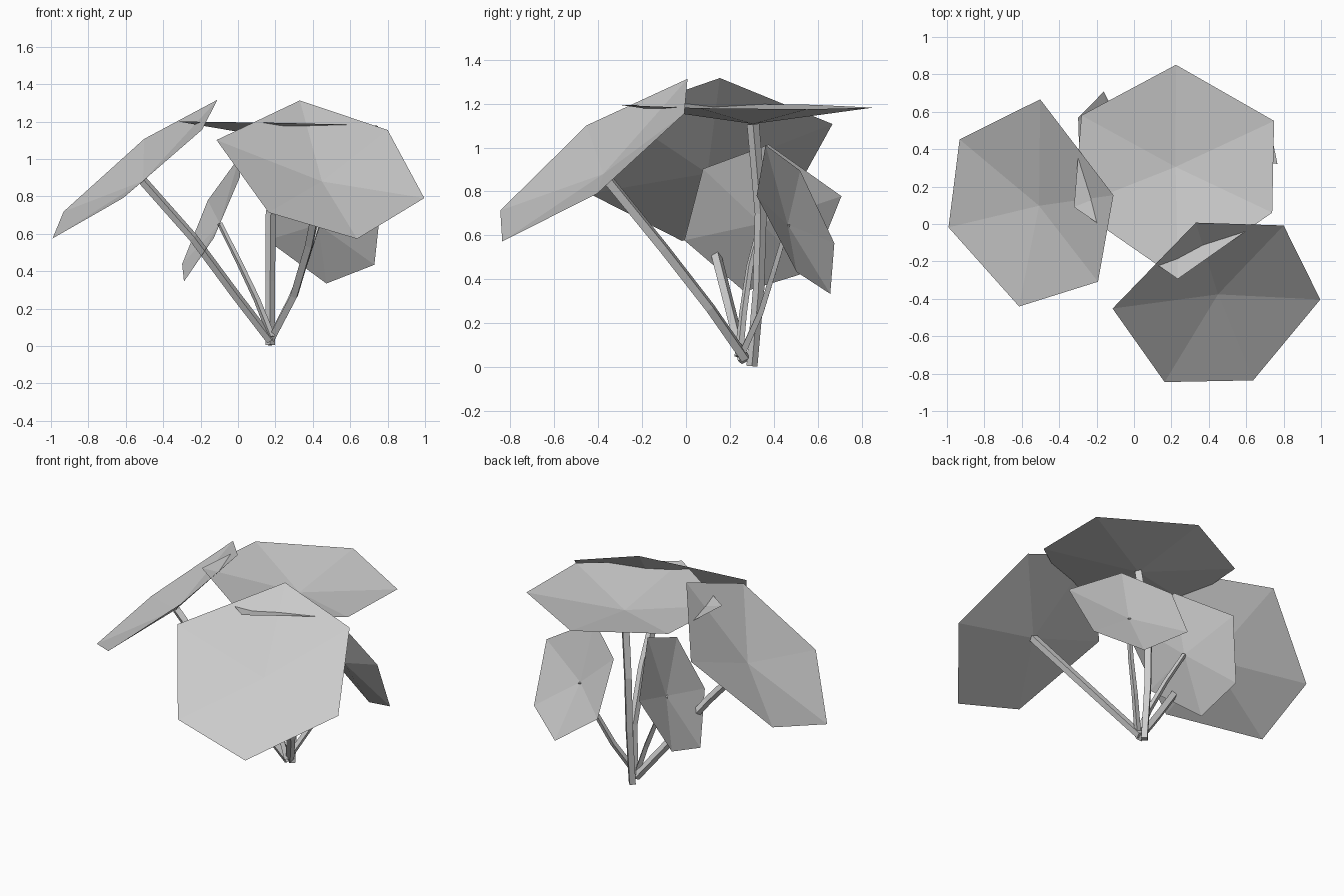
import bpy
from mathutils import Vector

if "Cube" in bpy.data.objects:
    bpy.data.objects.remove(bpy.data.objects["Cube"])

# Shared six-sided leaf outline (local x points to the drooping tip)
OUTLINE = [(.515, -.245), (.01, -.6), (-.545, -.215),
           (-.505, .275), (0, .545), (.525, .245)]
DIP = .08  # depth of the dished leaf centre


def plant_part(name, centre, x_axis, y_axis, path, radii):
    c, x, y = Vector(centre), Vector(x_axis), Vector(y_axis)
    hub = c - x.cross(y).normalized() * DIP * x.length

    # Leaf: a shallow dish of six triangles
    verts = [c + x * u + y * v for u, v in OUTLINE] + [hub]
    faces = [(6, (i + 1) % 6, i) for i in range(6)]
    mesh = bpy.data.meshes.new(name + "_leaf")
    mesh.from_pydata(verts, [], faces)
    leaf = bpy.data.objects.new(name + "_leaf", mesh)
    bpy.context.collection.objects.link(leaf)

    # Stem: bent four-sided stalk ending at the leaf centre
    curve = bpy.data.curves.new(name + "_stem", 'CURVE')
    curve.dimensions = '3D'
    curve.bevel_depth = 1
    curve.bevel_resolution = 0
    curve.use_fill_caps = True
    points = [Vector(p) for p in path] + [hub]
    spline = curve.splines.new('POLY')
    spline.use_smooth = False
    spline.points.add(len(points) - 1)
    for i, p in enumerate(points):
        spline.points[i].co = (*p, 1)
        t = i / (len(points) - 1)
        spline.points[i].radius = radii[0] * (1 - t) + radii[1] * t
    stem = bpy.data.objects.new(name + "_stem", curve)
    bpy.context.collection.objects.link(stem)
    bpy.ops.object.select_all(action='DESELECT')
    stem.select_set(True)
    bpy.context.view_layer.objects.active = stem
    bpy.ops.object.convert(target='MESH')


# Three large leaves
plant_part("top", (.224, .306, 1.187), (1, 0, -.02), (0, 1, -.01),
           [(.172, .30, .005), (.172, .33, .35), (.175, .34, .7)], (.025, .028))
plant_part("left", (-.557, .085, .944), (-.779, .254, -.572), (-.105, -.965, -.281),
           [(.175, .26, .03), (-.01, .20, .27), (-.24, .12, .58)], (.025, .025))
plant_part("front", (.468, -.423, .941), (-.13, -.803, -.573), (.969, .035, -.276),
           [(.18, .27, .04), (.30, .11, .27), (.38, -.10, .54)], (.025, .027))

# Two small leaves
plant_part("back_left", (-.143, .332, .676), (-.29, .165, -.548), (.026, -.623, -.18),
           [(.18, .24, .05), (.10, .26, .25), (.0, .29, .46)], (.02, .014))
plant_part("back_right", (.446, .506, .67), (.298, .142, -.55), (-.53, .31, -.193),
           [(.18, .25, .05), (.28, .34, .25), (.36, .40, .44)], (.02, .014))
